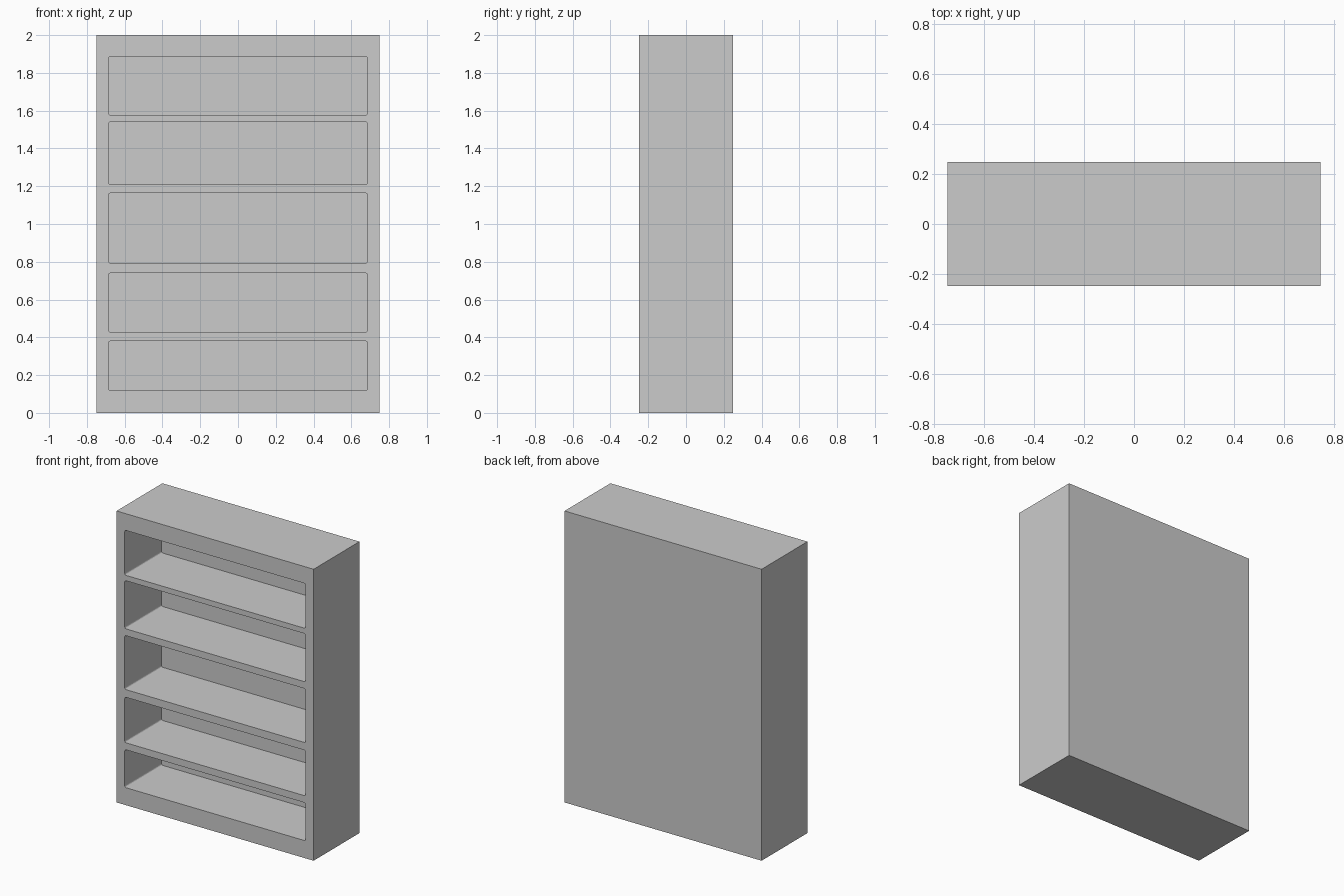
import bpy, bmesh

if "Cube" in bpy.data.objects:
    bpy.data.objects.remove(bpy.data.objects["Cube"])

WIDTH, DEPTH, HEIGHT = 1.496, 0.497, 2.0
OPENING_HALF_WIDTH = 0.686
OPENING_DEPTH = 0.40
CORNER_RADIUS = 0.01
# bottom and top height of each shelf opening
OPENINGS = [(0.12, 0.38), (0.428, 0.74), (0.793, 1.163), (1.21, 1.54), (1.577, 1.885)]


def box(name, lo, hi, corner=0.0):
    """Box between two points, optionally rounding the edges that run along y."""
    bm = bmesh.new()
    bmesh.ops.create_cube(bm, size=1)
    for v in bm.verts:
        v.co = [(a + b) / 2 + c * (b - a) for a, b, c in zip(lo, hi, v.co)]
    if corner:
        edges = [e for e in bm.edges
                 if abs(e.verts[0].co.y - e.verts[1].co.y) > 1e-4]
        bmesh.ops.bevel(bm, geom=edges, offset=corner, segments=3,
                        profile=0.5, affect='EDGES')
    mesh = bpy.data.meshes.new(name)
    bm.to_mesh(mesh)
    bm.free()
    obj = bpy.data.objects.new(name, mesh)
    bpy.context.collection.objects.link(obj)
    return obj


# Solid cabinet body
cabinet = box("bookcase_body", (-WIDTH / 2, -DEPTH / 2, 0), (WIDTH / 2, DEPTH / 2, HEIGHT))

# Shelf openings, cut from the front and closed at the back
for i, (bottom, top) in enumerate(OPENINGS, 1):
    cutter = box(f"shelf_opening_cutter_{i}",
                 (-OPENING_HALF_WIDTH, -DEPTH / 2 - 0.1, bottom),
                 (OPENING_HALF_WIDTH, -DEPTH / 2 + OPENING_DEPTH, top),
                 CORNER_RADIUS)
    cutter.hide_render = True
    cutter.display_type = 'WIRE'
    cut = cabinet.modifiers.new(f"shelf_opening_{i}", 'BOOLEAN')
    cut.operation = 'DIFFERENCE'
    cut.solver = 'EXACT'
    cut.object = cutter
